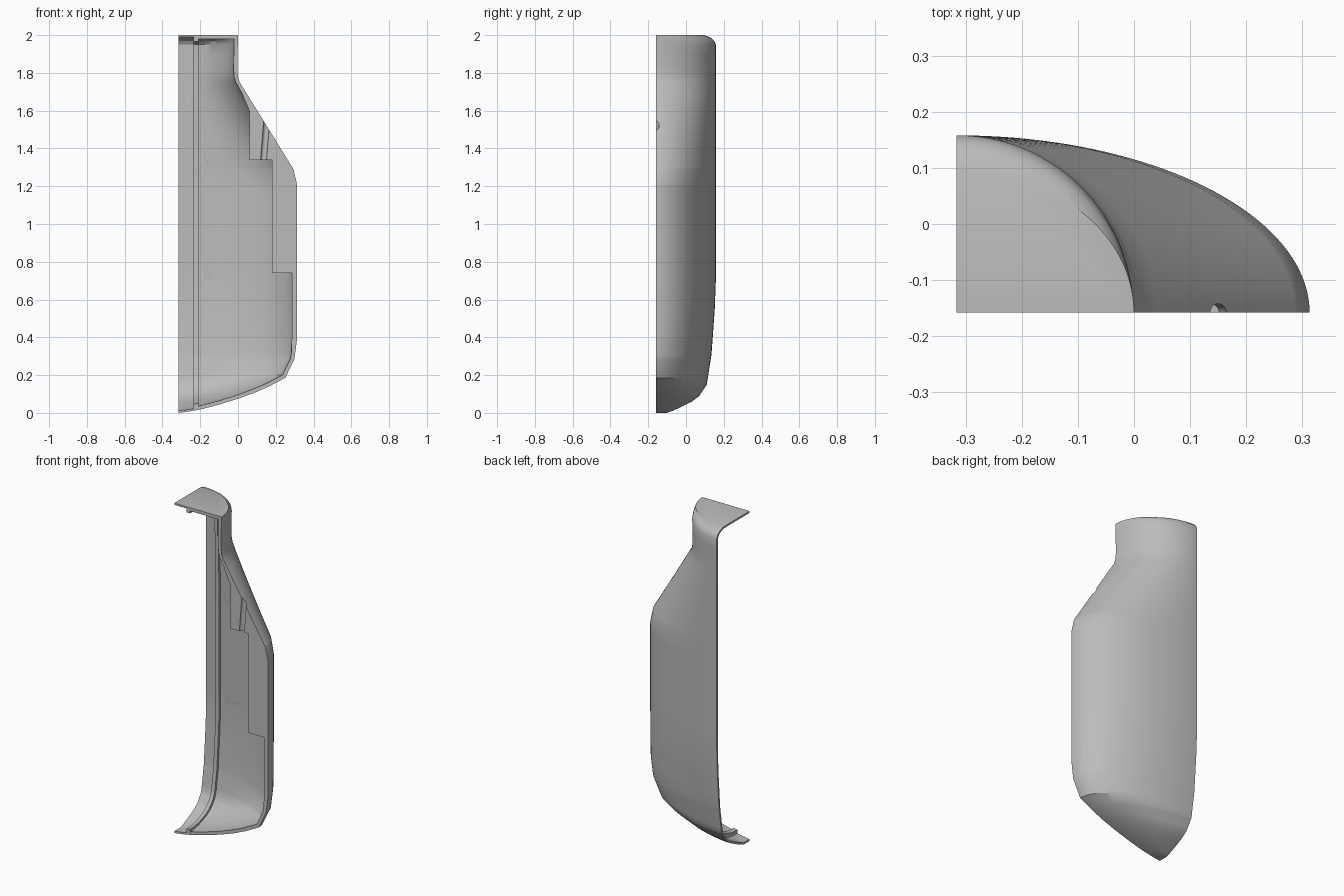
import bpy, bmesh, math
from mathutils import Vector

if "Cube" in bpy.data.objects:
    bpy.data.objects.remove(bpy.data.objects["Cube"])

CX, CY, HEIGHT = -0.316, -0.158, 2.0    # corner axis of the quarter shell
WALL = 0.02

# half width and half depth as (height, size)
WIDTH = [(0, .002), (.008, .06), (.02, .125), (.045, .22), (.075, .316), (.105, .4),
         (.14, .48), (.185, .566), (.286, .615), (.397, .629), (1.206, .629),
         (1.29, .61), (1.75, .325), (1.78, .316), (1.82, .312), (2, .316)]
DEPTH = [(0, .055), (.01, .085), (.03, .13), (.06, .19), (.09, .228), (.15, .268),
         (.31, .293), (.545, .31), (.7, .316), (1.95, .316), (1.97, .307),
         (1.986, .29), (2, .253)]


def size_at(profile, z):
    z = min(max(z, 0), HEIGHT)
    for (z0, s0), (z1, s1) in zip(profile, profile[1:]):
        if z <= z1:
            return s0 + (s1 - s0) * (z - z0) / (z1 - z0)
    return profile[-1][1]


def inset_size(profile, z, t):
    """Profile moved inwards by t, measured square to the wall."""
    angles = [math.radians(d) for d in range(-90, 91, 6)]
    return max(.001, min(size_at(profile, z + t * math.sin(q)) - t * math.cos(q)
                         for q in angles))


def loft(name, rings):
    bm = bmesh.new()
    loops = [[bm.verts.new(p) for p in ring] for ring in rings]
    n = len(loops[0])
    for low, high in zip(loops, loops[1:]):
        for i in range(n):
            j = (i + 1) % n
            bm.faces.new((low[i], low[j], high[j], high[i]))
    bm.faces.new(loops[0][::-1])
    bm.faces.new(loops[-1])
    bmesh.ops.remove_doubles(bm, verts=bm.verts, dist=1e-5)
    bmesh.ops.recalc_face_normals(bm, faces=bm.faces)
    mesh = bpy.data.meshes.new(name)
    bm.to_mesh(mesh)
    bm.free()
    obj = bpy.data.objects.new(name, mesh)
    bpy.context.collection.objects.link(obj)
    return obj


def arc(a, b, lo, hi, z, steps=40):
    """Part of a quarter ellipse between two distances from the axis."""
    t0 = math.acos(min(max(hi / a, 0), 1))
    t1 = math.acos(min(max(lo / a, 0), 1))
    ts = [t0 + (t1 - t0) * i / steps for i in range(steps + 1)]
    return [(CX + min(max(a * math.cos(t), lo), hi), CY + b * math.sin(t), z) for t in ts]


levels = sorted({z for z, s in WIDTH + DEPTH} | {i * .1 for i in range(1, 20)})

# outer body
shell = loft("bottle_shell", [
    [(CX, CY, z)] + arc(size_at(WIDTH, z), size_at(DEPTH, z), 0, 1, z) for z in levels])


# hollow, stepped where the grip is solid
STEPS = [(0, .74, .285), (.74, 1.34, .18), (1.34, HEIGHT, .06)]


def cavity(name, t, lo, hi=None):
    rings = []
    for start, end, limit in STEPS:
        first, last = max(start + 1e-4, t), min(end - 1e-4, HEIGHT - t)
        zs = [first] + [z for z in sorted(levels + [t + k * .006 for k in range(1, 9)])
                        if first + .002 < z < last - .002] + [last]
        for z in zs:
            a, b = inset_size(WIDTH, z, t), inset_size(DEPTH, z, t)
            low = max(lo, 0)
            high = max(low + .0005, min(a, limit - CX if hi is None else hi))
            ring = [(CX + lo, CY - .1, z), (CX + high, CY - .1, z)]
            ring += arc(a, b, low, high, z)
            ring.append((CX + lo, ring[-1][1], z))
            rings.append(ring)
    return loft(name, rings)


RIB_LEFT, RIB_RIGHT = -.235 - CX, -.21 - CX
cutters = [cavity("main_hollow", WALL, RIB_RIGHT),
           cavity("rib_hollow", .034, -.1, RIB_RIGHT + .02),
           cavity("seam_hollow", .011, -.1, RIB_LEFT)]

# slanted tube channel in the grip
start, end = Vector((.134, CY, 1.325)), Vector((.158, CY, 1.62))
bpy.ops.mesh.primitive_cylinder_add(vertices=24, radius=.016,
                                    depth=(end - start).length, location=(start + end) / 2)
channel = bpy.context.object
channel.name = "tube_channel"
channel.rotation_euler = (end - start).to_track_quat("Z", "Y").to_euler()
cutters.append(channel)

for cutter in cutters:
    cutter.hide_render = True
    mod = shell.modifiers.new(cutter.name, "BOOLEAN")
    mod.operation, mod.solver, mod.object = "DIFFERENCE", "EXACT", cutter

bpy.ops.object.select_all(action="DESELECT")
shell.select_set(True)
bpy.context.view_layer.objects.active = shell
for mod in list(shell.modifiers):
    bpy.ops.object.modifier_apply(modifier=mod.name)
for cutter in cutters:
    bpy.data.objects.remove(cutter)

# plain grey plastic
grey = bpy.data.materials.new("grey_plastic")
grey.use_nodes = True
colour = (.5, .5, .5, 1)
grey.diffuse_color = colour
grey.node_tree.nodes["Principled BSDF"].inputs["Base Color"].default_value = colour
shell.data.materials.clear()
shell.data.materials.append(grey)
bpy.ops.object.shade_smooth_by_angle(angle=math.radians(30))
